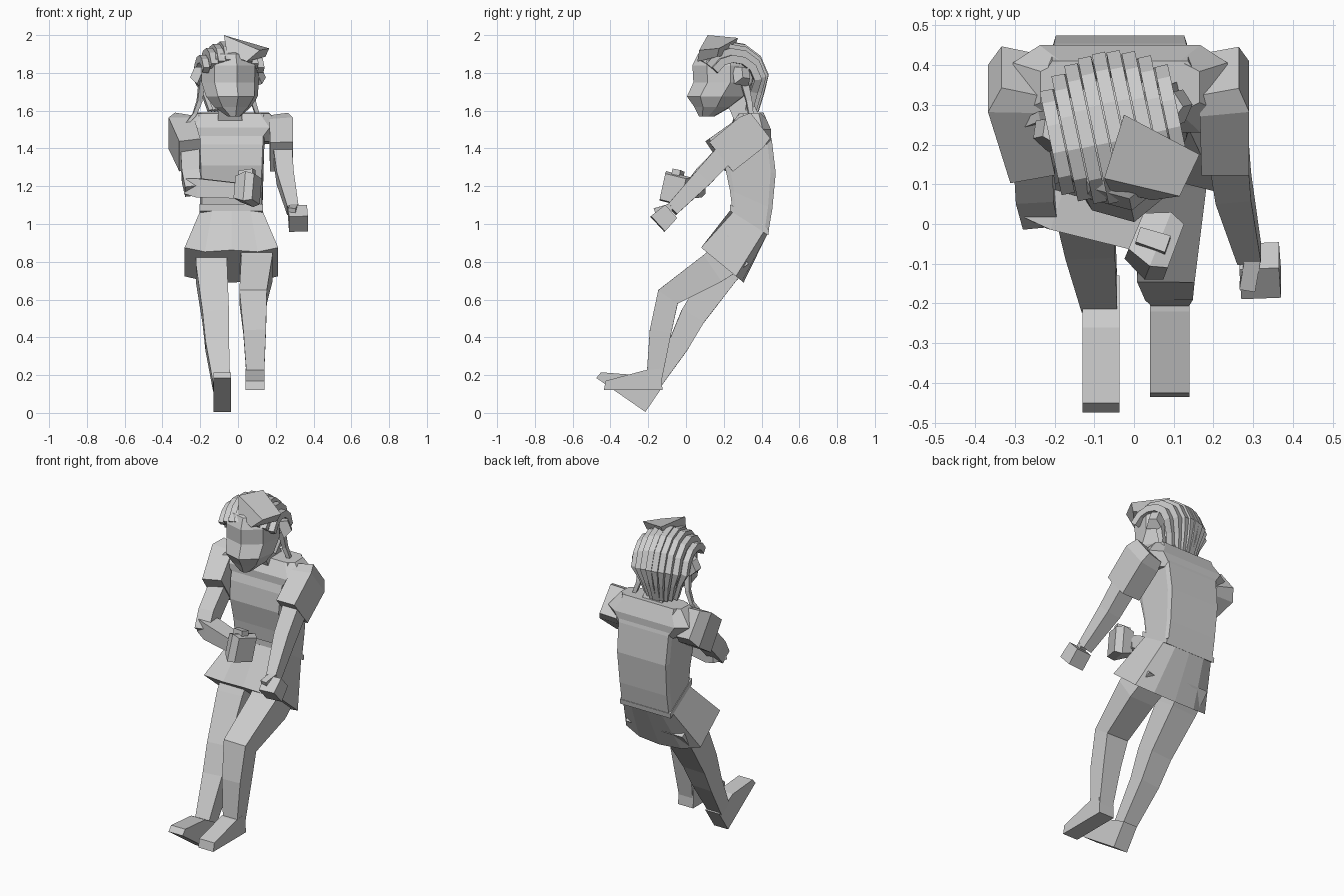
import bpy, bmesh, math
from mathutils import Vector, Matrix

X = Vector((1, 0, 0))
HEAD = Matrix.Translation((-0.045, 0.22, 0)) @ Matrix.Rotation(math.radians(12), 4, 'Z')


def loft(name, rings, mat=None):
    """Flat-faced skin through equal-length rings, capped at both ends."""
    bm = bmesh.new()
    vs = [[bm.verts.new(p) for p in r] for r in rings]
    n = len(rings[0])
    for a, b in zip(vs, vs[1:]):
        for i in range(n):
            j = (i + 1) % n
            bm.faces.new((a[i], a[j], b[j], b[i]))
    bm.faces.new(vs[0][::-1])
    bm.faces.new(vs[-1])
    if mat:
        bm.transform(mat)
    bmesh.ops.recalc_face_normals(bm, faces=bm.faces)
    me = bpy.data.meshes.new(name)
    bm.to_mesh(me)
    bm.free()
    ob = bpy.data.objects.new(name, me)
    bpy.context.collection.objects.link(ob)
    return ob


def tube(name, stations, side=X, mat=None):
    """Four-sided limb; station = (point, width along side, depth)."""
    pts = [Vector(s[0]) for s in stations]
    rings = []
    for i, (_, w, d) in enumerate(stations):
        dirs = []
        if i > 0:
            dirs.append((pts[i] - pts[i - 1]).normalized())
        if i < len(pts) - 1:
            dirs.append((pts[i + 1] - pts[i]).normalized())
        t = sum(dirs, Vector()).normalized()
        v = t.cross(side).normalized()
        u = v.cross(t).normalized()
        rings.append([pts[i] + u * a * w / 2 + v * b * d / 2
                      for a, b in ((-1, -1), (1, -1), (1, 1), (-1, 1))])
    return loft(name, rings, mat)


def slab(name, profile, x0, x1):
    """Side profile (y, z) extruded across x."""
    return loft(name, [[(x, y, z) for y, z in profile] for x in (x0, x1)])


def tilted_ring(cx, half, front, back):
    """Mirrored ring: half = (x, v) points, v runs 0 at front to 1 at back."""
    f, b = Vector((0, *front)), Vector((0, *back))
    right = [f.lerp(b, v) + X * (cx + x) for x, v in half]
    left = [f.lerp(b, v) + X * (cx - x) for x, v in reversed(half) if x > 0]
    return right + left


# Torso, waistband, yoke
CX = -0.035
body = [((.245, 1.08), (.435, .95), .165), ((.232, 1.18), (.457, 1.08), .165),
        ((.205, 1.31), (.475, 1.27), .17), ((.215, 1.42), (.455, 1.44), .175),
        ((.25, 1.53), (.43, 1.54), .18), ((.28, 1.58), (.41, 1.59), .18)]
loft("torso", [tilted_ring(CX, [(h * .95, 0), (h, .1), (h, .9), (h * .95, 1)], f, b)
               for f, b, h in body])
loft("waistband", [tilted_ring(CX, [(.168, 0), (.168, 1)], f, b) for f, b in
                   (((.232, 1.105), (.44, .97)), ((.232, 1.07), (.435, .94)))])
loft("shoulder_yoke", [tilted_ring(CX, [(h * .75, 0), (h, .2), (h, .8), (h * .75, 1)], f, b)
                       for f, b, h in (((.23, 1.44), (.45, 1.42), .2),
                                       ((.23, 1.51), (.45, 1.5), .27),
                                       ((.28, 1.585), (.41, 1.59), .2))])

# Pleated skirt
loft("skirt", [
    tilted_ring(CX, [(0, 0), (.1, 0), (.165, .08), (.168, .9), (.1, 1), (0, 1)],
                (.24, 1.08), (.43, .945)),
    tilted_ring(CX, [(0, .07), (.14, .12), (.248, 0), (.248, .82), (.14, .96), (0, 1)],
                (.08, .875), (.305, .69))])

# Legs and shoes
tube("left_leg", [((.085, .27, .86), .17, .19), ((.1, .14, .765), .165, .17),
                  ((.08, -.095, .615), .145, .125), ((.088, -.135, .43), .12, .115),
                  ((.092, -.17, .17), .09, .08)])
slab("left_shoe", [(-.125, .12), (-.435, .12), (-.425, .17), (-.22, .225), (-.13, .235)], .04, .14)
tube("right_leg", [((-.14, .28, .86), .17, .19), ((-.14, .19, .74), .165, .17),
                   ((-.118, .035, .51), .14, .135), ((-.11, -.04, .36), .125, .11),
                   ((-.087, -.185, .14), .09, .085)])
slab("right_shoe", [(-.215, .005), (-.475, .185), (-.45, .215), (-.26, .2), (-.13, .13)], -.13, -.037)

# Sleeves
tube("left_sleeve", [((.215, .385, 1.515), .1, .17), ((.228, .34, 1.48), .125, .205),
                     ((.23, .185, 1.355), .12, .2)])
tube("right_sleeve", [((-.285, .385, 1.515), .1, .17), ((-.3, .34, 1.48), .135, .205),
                      ((-.255, .165, 1.365), .115, .19)])

# Left arm and fist
tube("left_arm", [((.235, .22, 1.385), .1, .11), ((.25, .09, 1.245), .09, .1),
                  ((.29, -.075, 1.075), .06, .07)])
tube("left_fist", [((.315, -.08, 1.065), .1, .095), ((.32, -.15, 1.0), .1, .11)],
     Vector((1, 0, 0)))
tube("left_thumb", [((.3, -.075, 1.09), .04, .04), ((.285, -.16, 1.06), .04, .05)])

# Right arm bends across the stomach
bend = Vector((-.1, -.3, .3)).normalized()
tube("right_upper_arm", [((-.255, .22, 1.39), .1, .1), ((-.25, .09, 1.255), .095, .1),
                         ((-.235, .02, 1.175), .09, .08)])
tube("right_forearm", [((-.265, .06, 1.2), .08, .09), ((-.2, .035, 1.19), .1, .1),
                       ((.02, -.025, 1.175), .08, .09)], Vector((0, 0, 1)))
tube("right_fist", [((.0, -.03, 1.185), .12, .1), ((.06, -.055, 1.185), .16, .15),
                    ((.1, -.07, 1.185), .14, .12)], Vector((0, .25, 1)))
tube("right_thumb", [((.01, -.03, 1.26), .04, .04), ((.085, -.055, 1.265), .045, .05)])

# Neck and head
tube("neck", [((-.04, .33, 1.54), .13, .13), ((-.045, .27, 1.68), .12, .13)])
skull = [(1.57, .035, .065, .15), (1.62, .1, .04, .24), (1.675, .14, 0, .32),
         (1.75, .155, .035, .37), (1.84, .155, .03, .375), (1.9, .125, .06, .34),
         (1.935, .06, .13, .28)]
loft("head", [tilted_ring(0, [(0, 0), (h * .7, .16), (h, .5), (h * .7, .88), (0, 1)],
                          (yf - .22, z), (yb - .22, z)) for z, h, yf, yb in skull], HEAD)

# Braided rows over the skull, gathering at the nape
arc = [(.07, 1.86), (.13, 1.925), (.21, 1.95), (.3, 1.935), (.375, 1.88),
       (.415, 1.79), (.395, 1.7), (.365, 1.6)]
for k in range(9):
    x = (k - 4) * .037
    s = math.sqrt(1 - (x / .2) ** 2)
    row = []
    for i, (y, z) in enumerate(arc):
        taper = 1 if i < 6 else 1 - .22 * (i - 5)
        row.append(((x * taper, (y - .22) * s, 1.72 + (z - 1.72) * (s if z > 1.72 else 1)),
                    .034 if i < 6 else .022, .04))
    tube("hair_row", row, X, HEAD)

# Ears and loose locks
for sx in (-1, 1):
    tube("ear", [((sx * .14, .04, 1.78), .09, .1), ((sx * .185, .06, 1.8), .045, .06)],
         Vector((0, 1, 0)), HEAD)
    tube("side_lock", [((sx * .135, .06, 1.76), .03, .04), ((sx * .145, .085, 1.65), .025, .03),
                       ((sx * .17, .09, 1.58), .02, .025), ((sx * .215, .08, 1.53), .015, .02)],
         X, HEAD)

# Small tilted hat
loft("hat", [[(-.035, .245, 1.9), (.145, .165, 1.885), (.045, .06, 1.86), (-.06, .085, 1.91)],
             [(-.025, .275, 1.985), (.165, .175, 1.93), (.115, .07, 1.92), (-.075, .115, 2.0)]])
